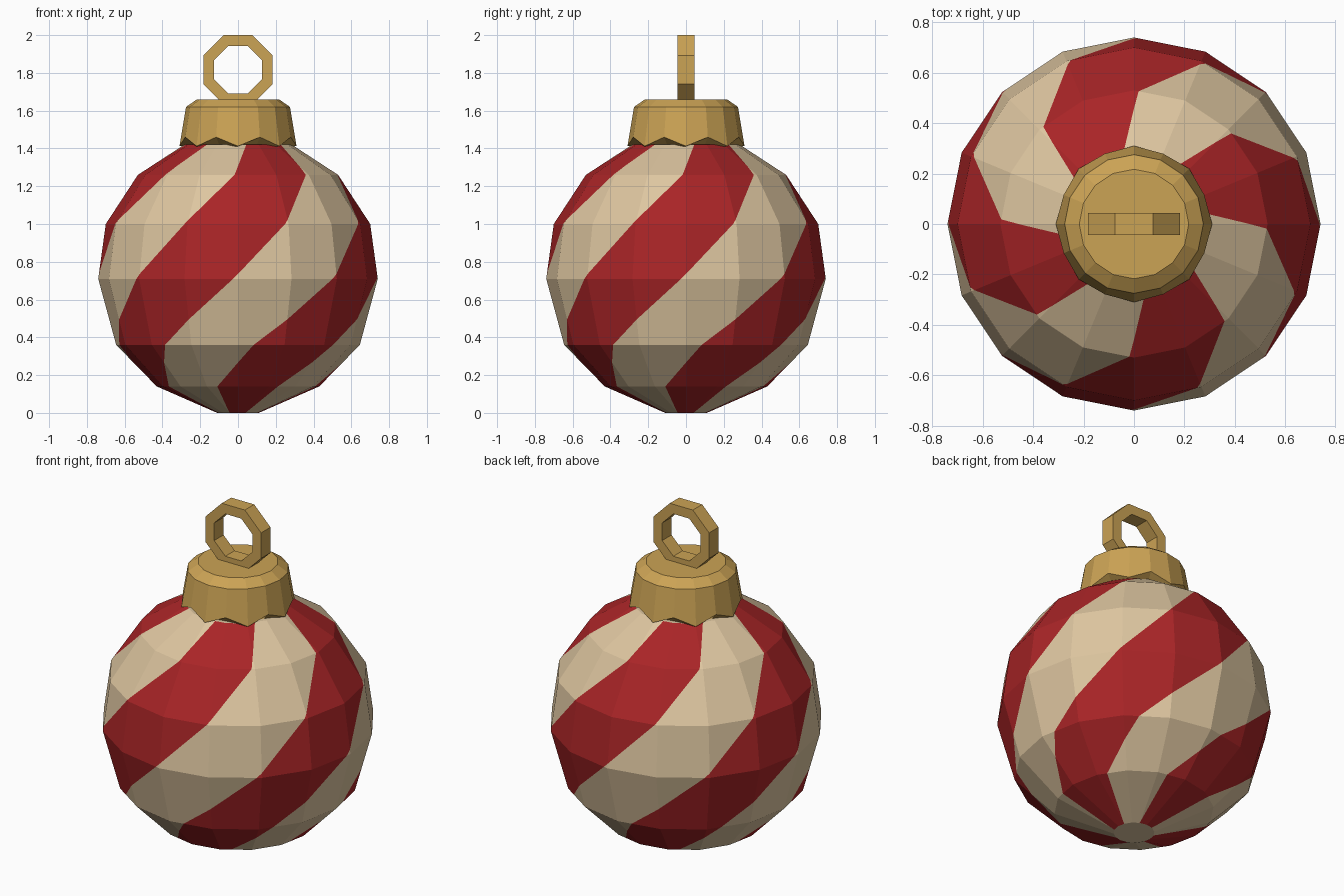
import bpy
import bmesh
from math import sin, cos, tan, pi, radians, degrees, atan2
from mathutils import Vector

if "Cube" in bpy.data.objects:
    bpy.data.objects.remove(bpy.data.objects["Cube"], do_unlink=True)

SIDES = 16
STEP = 2 * pi / SIDES


def material(name, rgb):
    m = bpy.data.materials.new(name)
    m.use_nodes = True
    color = (*rgb, 1.0)
    m.diffuse_color = color
    bsdf = m.node_tree.nodes["Principled BSDF"]
    bsdf.inputs["Base Color"].default_value = color
    bsdf.inputs["Roughness"].default_value = 0.6
    return m


cream = material("cream", (0.73, 0.565, 0.352))
red = material("red", (0.40, 0.018, 0.02))
gold = material("gold", (0.60, 0.366, 0.09))


def finish(bm, name, materials):
    bmesh.ops.recalc_face_normals(bm, faces=bm.faces[:])
    mesh = bpy.data.meshes.new(name)
    bm.to_mesh(mesh)
    bm.free()
    for m in materials:
        mesh.materials.append(m)
    obj = bpy.data.objects.new(name, mesh)
    bpy.context.collection.objects.link(obj)
    return obj


def polar(r, a, z):
    """Point at azimuth a, measured from the front (-y) towards +x."""
    return Vector((r * sin(a), -r * cos(a), z))


def lathe(rings):
    """Closed faceted body; each ring is a function of the side index."""
    bm = bmesh.new()
    rows = [[bm.verts.new(polar(*ring(i))) for i in range(SIDES)] for ring in rings]
    for low, high in zip(rows, rows[1:]):
        for i in range(SIDES):
            j = (i + 1) % SIDES
            bm.faces.new((low[i], low[j], high[j], high[i]))
    bm.faces.new(rows[0][::-1])
    bm.faces.new(rows[-1])
    return bm


def level(r, z):
    return lambda i: (r, i * STEP, z)


# Ball: radius, height and azimuth (degrees) of one stripe's trailing edge
BALL = [(0.11, 0.0, -69), (0.43, 0.14, -60), (0.645, 0.36, -37.5), (0.74, 0.71, -2),
        (0.70, 1.0, 21), (0.53, 1.26, 43), (0.285, 1.42, 54)]


def on_ring(r, deg, z):
    """Point on the straight side of the ring polygon."""
    a = radians(deg)
    off = (a % STEP) - STEP / 2
    return polar(r * cos(STEP / 2) / cos(off), a, z)


def azimuth(p):
    return degrees(atan2(p.x, -p.y))


bm = lathe([level(r, z) for r, z, _ in BALL])

# Cut every stripe edge across the facets, one band at a time
for (r0, z0, d0), (r1, z1, d1) in zip(BALL, BALL[1:]):
    for k in range(8):
        a, b = d0 + 45 * k, d1 + 45 * k
        p, q = on_ring(r0, a, z0), on_ring(r1, b, z1)
        mid = (a + b) / 2
        outward = polar(1, radians(mid), 0)
        normal = (q - p).cross(outward).normalized()
        faces = []
        for f in bm.faces:
            c = f.calc_center_median()
            near = abs((azimuth(c) - mid + 180) % 360 - 180) < 50
            if near and z0 + 0.001 < c.z < z1 - 0.001:
                faces.append(f)
        edges = {e for f in faces for e in f.edges}
        verts = {v for f in faces for v in f.verts}
        bmesh.ops.bisect_plane(bm, geom=faces + list(edges) + list(verts), dist=0.0005,
                               plane_co=p, plane_no=normal)

# Paint alternate sectors of each band
for f in bm.faces:
    c = f.calc_center_bounds() if len(f.verts) > 8 else f.calc_center_median()
    for (r0, z0, d0), (r1, z1, d1) in zip(BALL, BALL[1:]):
        if z0 + 0.0005 < c.z < z1 - 0.0005:
            edge = d0 + (d1 - d0) * (c.z - z0) / (z1 - z0)
            f.material_index = 1 if (azimuth(c) - edge) % 90 > 45 else 0
finish(bm, "striped_ball", [cream, red])


# Cap: scalloped lower rim, flared wall and bevelled top
def scallop(i):
    return (0.302, i * STEP, 1.46) if i % 2 else (0.31, i * STEP, 1.412)


bm = lathe([level(0.25, 1.41), scallop, level(0.275, 1.62), level(0.217, 1.66)])
finish(bm, "cap", [gold])

# Hanging loop: flat octagonal ring standing on the cap
bm = bmesh.new()
OUTER, INNER, HALF = 0.183, 0.126, 0.044
loops = []
for i in range(8):
    a = (i + 0.5) * pi / 4
    loop = []
    for apothem, y in ((OUTER, -HALF), (OUTER, HALF), (INNER, HALF), (INNER, -HALF)):
        r = apothem / cos(pi / 8)
        loop.append(bm.verts.new((r * cos(a), y, 2 - OUTER + r * sin(a))))
    loops.append(loop)
for i in range(8):
    here, after = loops[i], loops[(i + 1) % 8]
    for j in range(4):
        k = (j + 1) % 4
        bm.faces.new((here[j], here[k], after[k], after[j]))
finish(bm, "hanging_loop", [gold])
